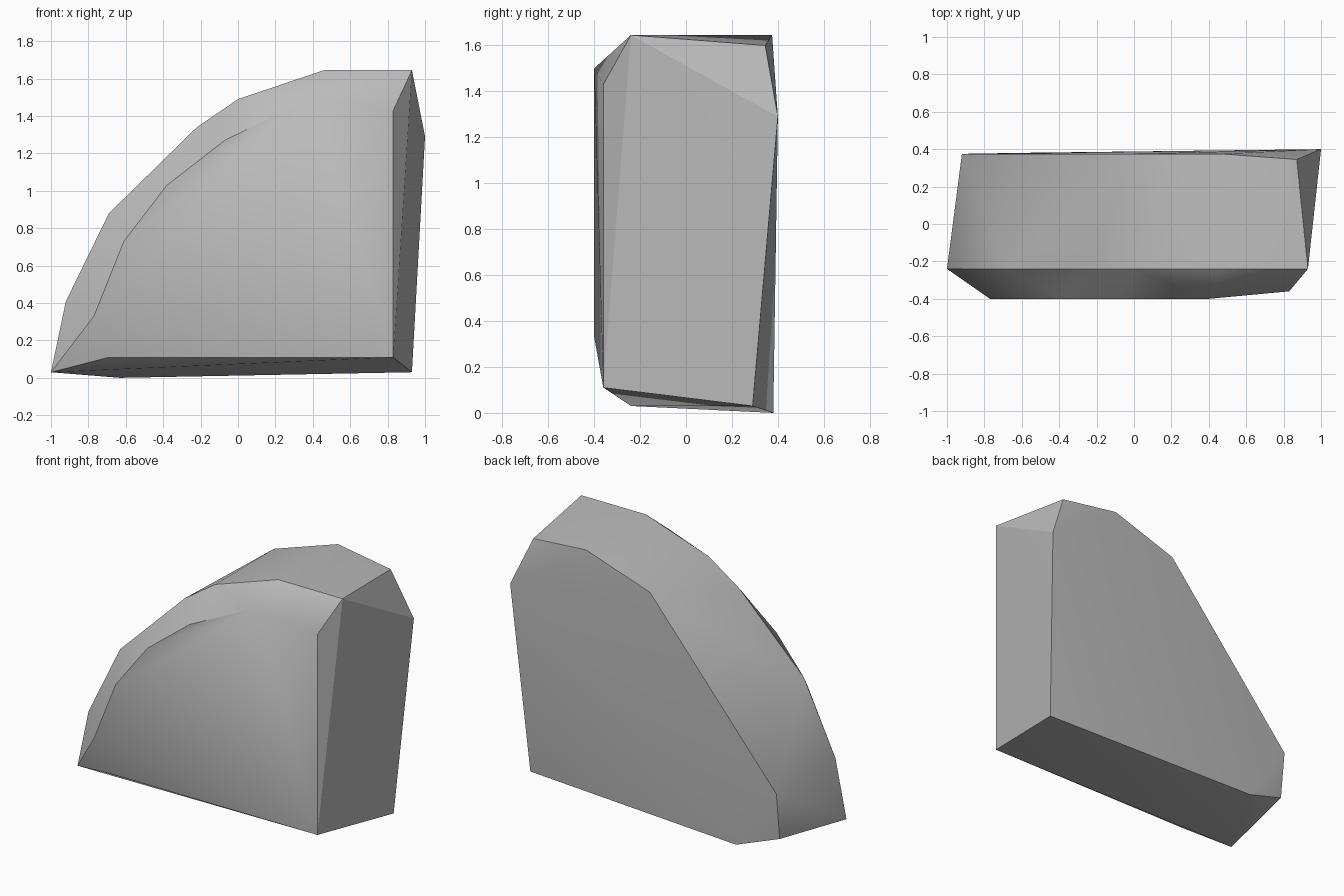
import bpy
import bmesh
import math

# Remove the default cube if it is there
default_cube = bpy.data.objects.get("Cube")
if default_cube:
    bpy.data.objects.remove(default_cube, do_unlink=True)


def make_material(name, value):
    material = bpy.data.materials.new(name)
    material.use_nodes = True
    color = (value, value, value, 1)
    material.diffuse_color = color
    shader = material.node_tree.nodes["Principled BSDF"]
    shader.inputs["Base Color"].default_value = color
    shader.inputs["Roughness"].default_value = 0.8
    return material


def section(y, outline):
    """Place a flat x, z outline at depth y."""
    return [(x, y, z) for x, z in outline]


def convex_block(name, points, material):
    """Wrap the cross-sections in one faceted stone-like skin."""
    bm = bmesh.new()
    for point in points:
        bm.verts.new(point)
    hull = bmesh.ops.convex_hull(bm, input=bm.verts)
    loose = [v for v in bm.verts if not v.link_faces]
    bmesh.ops.delete(bm, geom=loose, context="VERTS")
    bmesh.ops.recalc_face_normals(bm, faces=bm.faces)

    mesh = bpy.data.meshes.new(name)
    bm.to_mesh(mesh)
    bm.free()
    mesh.materials.append(material)
    block = bpy.data.objects.new(name, mesh)
    bpy.context.collection.objects.link(block)

    bpy.ops.object.select_all(action="DESELECT")
    block.select_set(True)
    bpy.context.view_layer.objects.active = block
    bpy.ops.object.shade_smooth_by_angle(angle=math.radians(30))
    return block


# Curved edge of the front face
front_rim = section(-.4, [(-.77, .33), (-.61, .73), (-.38, 1.03),
                          (-.07, 1.27), (.4, 1.5)])

# Slightly recessed straight sides of the front face
front_sides = section(-.36, [(-.69, .11), (.83, .11), (.83, 1.43)])

# Widest arc, behind the front bevel
shoulder = section(-.24, [(-1, .03), (-.92, .41), (-.69, .88), (-.22, 1.34),
                          (0, 1.49), (.46, 1.645), (.93, 1.645)])

# Back face with uneven, chipped corners
back_rim = section(.375, [(-.92, .41), (0, 1.49), (.465, 1.645)])
back_corners = [(-.92, .34, .1), (-.63, .38, 0), (.93, .29, .03),
                (1, .4, 1.29), (.87, .345, 1.6)]

stone = make_material("stone_grey", .5)
convex_block("quarter_round_stone",
             front_rim + front_sides + shoulder + back_rim + back_corners,
             stone)
